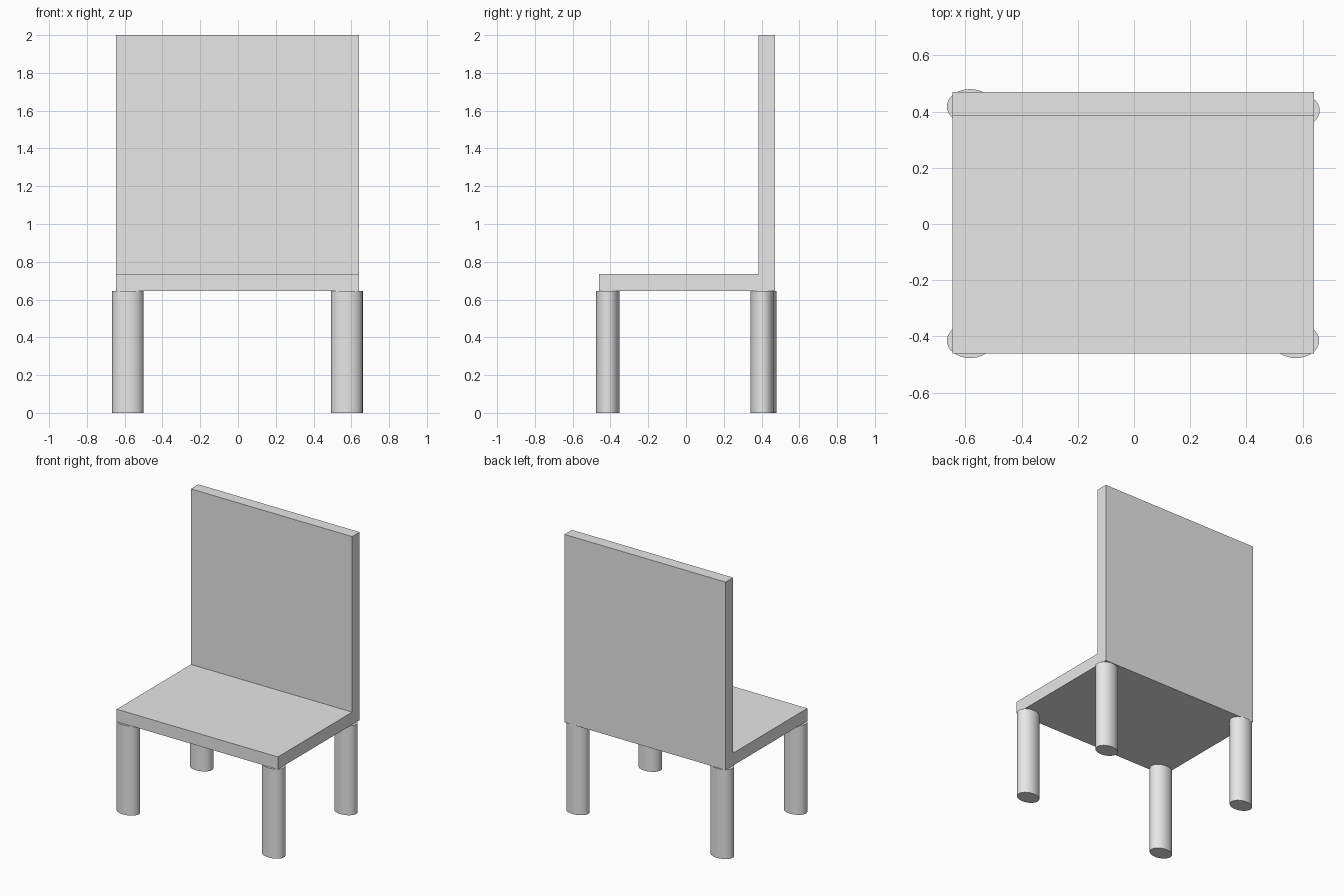
import bpy
import math

old = bpy.data.objects.get("Cube")
if old:
    bpy.data.objects.remove(old, do_unlink=True)

# Single plain grey for the whole chair
grey = bpy.data.materials.new("light_grey")
grey.use_nodes = True
color = (0.8, 0.8, 0.8, 1.0)
grey.diffuse_color = color
grey.node_tree.nodes["Principled BSDF"].inputs["Base Color"].default_value = color


def finish(name):
    obj = bpy.context.object
    obj.name = name
    obj.data.name = name
    obj.data.materials.append(grey)
    bpy.ops.object.transform_apply(location=False, rotation=False, scale=True)
    return obj


def box(name, low, high):
    center = [(a + b) / 2 for a, b in zip(low, high)]
    bpy.ops.mesh.primitive_cube_add(size=1, location=center)
    bpy.context.object.scale = [b - a for a, b in zip(low, high)]
    return finish(name)


def leg(name, x, y):
    bpy.ops.mesh.primitive_cylinder_add(
        vertices=32, radius=1, depth=1, location=(x, y, LEG_HEIGHT / 2))
    bpy.context.object.scale = (0.083, 0.062, LEG_HEIGHT)
    finish(name)
    bpy.ops.object.shade_smooth_by_angle(angle=math.radians(30))


LEG_HEIGHT = 0.645
SEAT_TOP = 0.735
LEFT, RIGHT = 0.64, -0.645
FRONT, BACK = -0.46, 0.47

# Seat slab and upright back panel meeting at the rear
box("seat", (RIGHT, FRONT, LEG_HEIGHT), (LEFT, BACK, SEAT_TOP))
box("backrest", (RIGHT, 0.385, SEAT_TOP), (LEFT, BACK, 2.0))

# Four oval legs, slightly overhanging the seat corners
leg("front_right_leg", -0.583, -0.415)
leg("front_left_leg", 0.576, -0.415)
leg("back_right_leg", -0.583, 0.418)
leg("back_left_leg", 0.578, 0.404)
